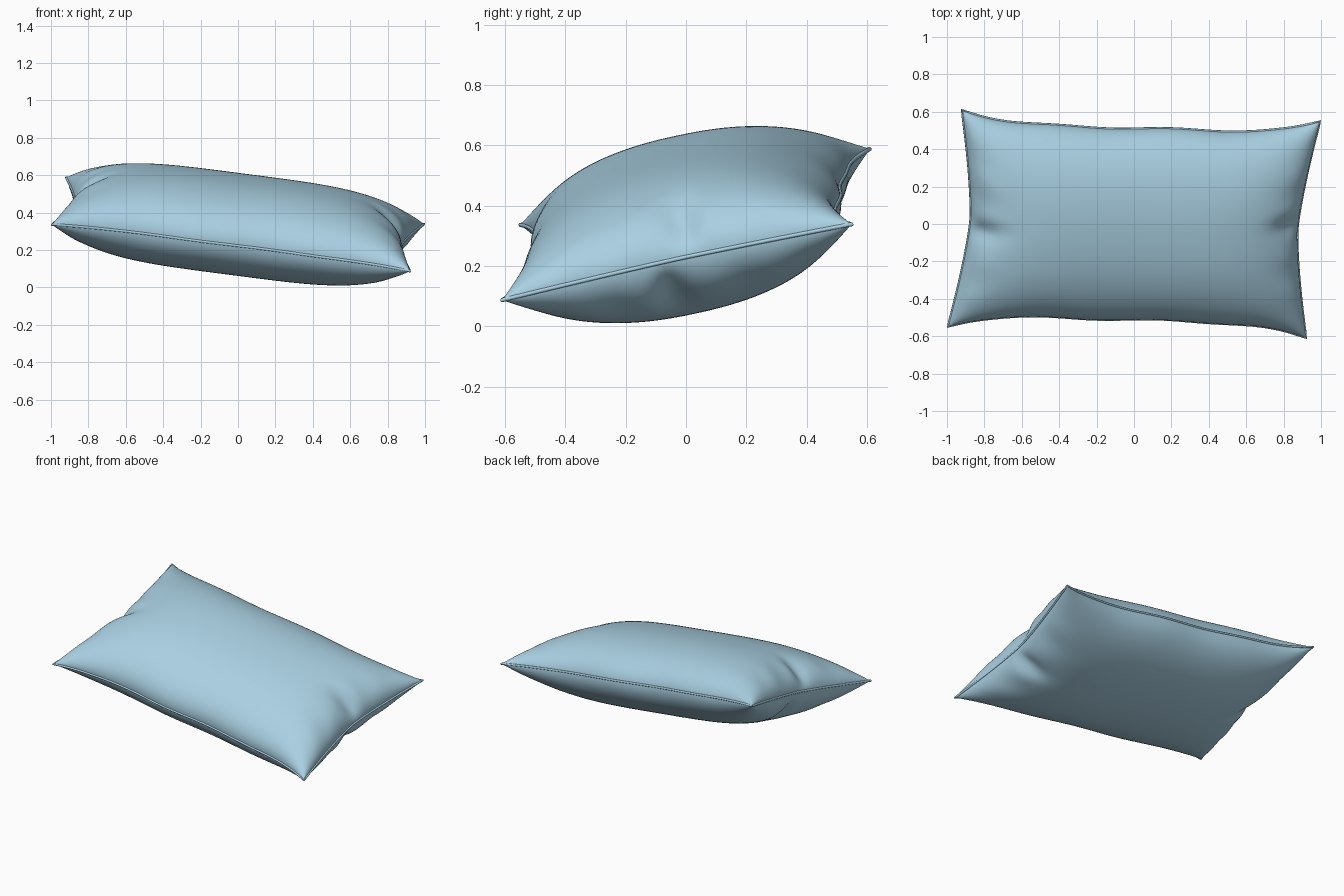
import bpy, bmesh, math
from mathutils import Vector

cube = bpy.data.objects.get("Cube")
if cube:
    bpy.data.objects.remove(cube)

# One cloth colour
cloth = bpy.data.materials.new("light_blue_cloth")
cloth.use_nodes = True
blue = (0.40, 0.63, 0.76, 1)
cloth.diffuse_color = blue
cloth.node_tree.nodes["Principled BSDF"].inputs["Base Color"].default_value = blue

# The seam lies in a tilted plane
SLOPE_X, SLOPE_Y, MID_Z = -0.123, 0.225, 0.337
NORMAL = Vector((-SLOPE_X, -SLOPE_Y, 1)).normalized()
FRONT = (Vector((-0.995, -0.55)), Vector((0.92, -0.61)))
BACK = (Vector((-0.92, 0.61)), Vector((0.995, 0.55)))
LOFT = 0.25


def seam_plane(u, v):
    """Point on the middle sheet, with edges drawn in between the corners."""
    p = FRONT[0].lerp(FRONT[1], (u + 1) / 2).lerp(BACK[0].lerp(BACK[1], (u + 1) / 2), (v + 1) / 2)
    p.x -= u * 0.085 * (1 - abs(v) ** 1.4)
    p.y -= v * 0.07 * (1 - abs(u) ** 5)
    # Slightly uneven long edges
    p.y += v ** 3 * 0.006 * math.sin(9 * u * v) * (1 - u * u)
    return Vector((p.x, p.y, MID_Z + SLOPE_X * p.x + SLOPE_Y * p.y))


def loft(u, v, side):
    """Stuffing height, with a tucked crease in each short end."""
    h = LOFT * max(0, 1 - abs(u) ** 4) ** 0.5 * max(0, 1 - abs(v) ** 2.2) ** 0.5
    end = math.exp(-((1 - abs(u)) / 0.13) ** 2)
    tuck = math.exp(-((v * (1 if u > 0 else -1) - 0.08 * side) / 0.09) ** 2)
    folds = 0.05 * math.sin(16 * v + 2 * u) * (1 - v * v)
    return h * (1 - end * (0.4 * tuck + folds))


def finish(obj):
    obj.data.materials.append(cloth)
    bpy.ops.object.select_all(action='DESELECT')
    obj.select_set(True)
    bpy.context.view_layer.objects.active = obj
    bpy.ops.object.shade_smooth_by_angle(angle=math.radians(50))


# Cushion: two puffed sheets joined along the seam
bm = bmesh.new()
for side in (1, -1):
    sheet = bmesh.ops.create_grid(bm, x_segments=110, y_segments=80, size=1)["verts"]
    for vert in sheet:
        u, v = (math.sin(c * math.pi / 2) for c in vert.co.xy)
        vert.co = seam_plane(u, v) + NORMAL * side * loft(u, v, side)
bmesh.ops.remove_doubles(bm, verts=bm.verts, dist=0.0003)
bmesh.ops.recalc_face_normals(bm, faces=bm.faces)
mesh = bpy.data.meshes.new("pillow_cushion")
bm.to_mesh(mesh)
bm.free()
cushion = bpy.data.objects.new("pillow_cushion", mesh)
bpy.context.collection.objects.link(cushion)
finish(cushion)

# Stitched seam: thin piping round the outline
N = 40
steps = [2 * i / N - 1 for i in range(N)]
outline = [(s, -1) for s in steps] + [(1, s) for s in steps]
outline += [(-s, 1) for s in steps] + [(-1, -s) for s in steps]
curve = bpy.data.curves.new("seam_piping", 'CURVE')
curve.dimensions = '3D'
curve.bevel_depth = 0.007
curve.bevel_resolution = 2
spline = curve.splines.new('POLY')
spline.points.add(len(outline) - 1)
for point, (u, v) in zip(spline.points, outline):
    point.co = (*seam_plane(u, v), 1)
spline.use_cyclic_u = True
piping = bpy.data.objects.new("seam_piping", curve)
bpy.context.collection.objects.link(piping)
bpy.ops.object.select_all(action='DESELECT')
piping.select_set(True)
bpy.context.view_layer.objects.active = piping
bpy.ops.object.convert(target='MESH')
finish(bpy.context.view_layer.objects.active)
